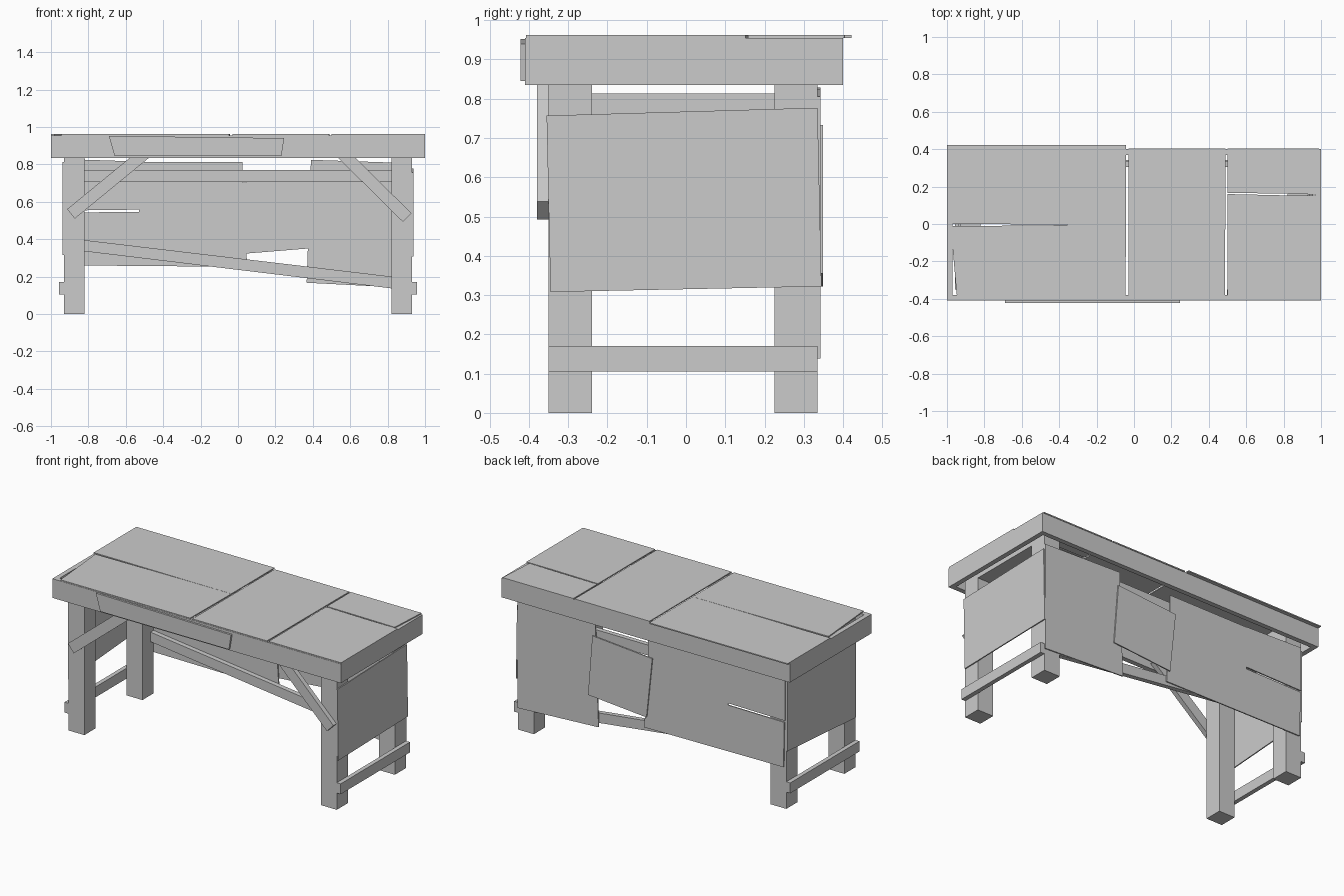
import bpy, bmesh
from mathutils import Vector


def slab(name, pts, axis, lo, hi):
    """Extrude a 2D outline along an axis; pts are the two other axes in order."""
    bm = bmesh.new()

    def put(p, d):
        c = list(p)
        c.insert("xyz".index(axis), d)
        return bm.verts.new(c)

    a = [put(p, lo) for p in pts]
    b = [put(p, hi) for p in pts]
    n = len(pts)
    bm.faces.new(a)
    bm.faces.new(b[::-1])
    for i in range(n):
        bm.faces.new((a[i], b[i], b[(i + 1) % n], a[(i + 1) % n]))
    bmesh.ops.recalc_face_normals(bm, faces=bm.faces)
    me = bpy.data.meshes.new(name)
    bm.to_mesh(me)
    bm.free()
    ob = bpy.data.objects.new(name, me)
    bpy.context.collection.objects.link(ob)
    return ob


def box(name, x0, x1, y0, y1, z0, z1):
    return slab(name, [(x0, y0), (x1, y0), (x1, y1), (x0, y1)], "z", z0, z1)


def bar(name, p, q, width, y0, y1):
    """Slanted board in the xz plane between two centre points."""
    p, q = Vector(p), Vector(q)
    d = (q - p).normalized() * width / 2
    s = Vector((-d.y, d.x))
    return slab(name, [tuple(v) for v in (p + s, q + s, q - s, p - s)], "y", y0, y1)


# Legs, foot rails and top cross rails at both ends
for side, s in (("left", -1), ("right", 1)):
    x0, x1 = sorted((s * 0.82, s * 0.93))
    box(side + "_front_leg", x0, x1, -0.35, -0.24, 0, 0.95)
    box(side + "_back_leg", x0, x1, 0.225, 0.335, 0, 0.95)
    box(side + "_cross_rail", x0, x1, -0.24, 0.225, 0.845, 0.95)
    r0, r1 = sorted((s * 0.93, s * 0.957))
    box(side + "_foot_rail", r0, r1, -0.35, 0.335, 0.105, 0.17)
    a0, a1 = sorted((s * 0.97, s * 1.0))
    box(side + "_apron", a0, a1, -0.38, 0.37, 0.835, 0.955)

# Long aprons
box("front_apron", -1, 1, -0.41, -0.38, 0.835, 0.955)
box("back_apron", -1, 1, 0.37, 0.40, 0.835, 0.955)

# Patch nailed to the front apron
slab("front_patch", [(-0.69, 0.952), (0.247, 0.94), (0.232, 0.845), (-0.66, 0.845)],
     "y", -0.422, -0.41)

# Front corner braces
bar("left_brace", (-0.893, 0.535), (-0.46, 0.89), 0.065, -0.38, -0.35)
bar("right_brace", (0.905, 0.515), (0.52, 0.895), 0.065, -0.38, -0.35)

# Back rail and long diagonal brace
box("back_rail", -0.82, 0.82, 0.305, 0.335, 0.705, 0.77)
slab("back_diagonal", [(-0.82, 0.335), (0.82, 0.137), (0.82, 0.2), (-0.82, 0.395)],
     "y", 0.305, 0.335)

# Table top boards
tops = {
    "top_left_back": [(-1, 0.0), (-0.81, 0.0), (-0.36, -0.004), (-0.042, -0.005),
                      (-0.042, 0.422), (-1, 0.422)],
    "top_left_front": [(-0.945, -0.408), (-0.047, -0.408), (-0.042, -0.006),
                       (-0.36, -0.006), (-0.98, -0.012)],
    "top_middle": [(-0.03, -0.408), (0.486, -0.408), (0.49, 0.403), (-0.03, 0.405)],
    "top_right_front": [(0.499, -0.408), (1, -0.408), (1, 0.152), (0.81, 0.153), (0.499, 0.16)],
    "top_right_back": [(0.499, 0.167), (0.81, 0.162), (0.975, 0.158), (0.99, 0.403), (0.499, 0.403)],
}
for name, pts in tops.items():
    slab(name, pts, "z", 0.955, 0.962)

# Side panels
slab("right_panel", [(-0.345, 0.308), (0.345, 0.322), (0.335, 0.777), (-0.355, 0.757)],
     "x", 0.93, 0.937)
slab("left_panel", [(-0.345, 0.315), (0.335, 0.362), (0.335, 0.813), (-0.345, 0.813)],
     "x", -0.937, -0.93)

# Back panels
back = {
    "back_panel_right": [(0.367, 0.167), (0.93, 0.138), (0.93, 0.806), (0.39, 0.824)],
    "back_panel_low": [(-0.915, 0.26), (0.05, 0.252), (0.03, 0.545), (-0.53, 0.546), (-0.92, 0.542)],
    "back_panel_upper_middle": [(-0.53, 0.545), (0.025, 0.545), (0.025, 0.813), (-0.53, 0.813)],
    "back_panel_upper_left": [(-0.925, 0.553), (-0.53, 0.558), (-0.53, 0.815), (-0.925, 0.828)],
}
for name, pts in back.items():
    slab(name, pts, "y", 0.335, 0.342)

# Crooked patch over the gap in the back
slab("back_patch", [(0.03, 0.322), (0.435, 0.355), (0.405, 0.733), (-0.01, 0.7)],
     "y", 0.342, 0.349)
